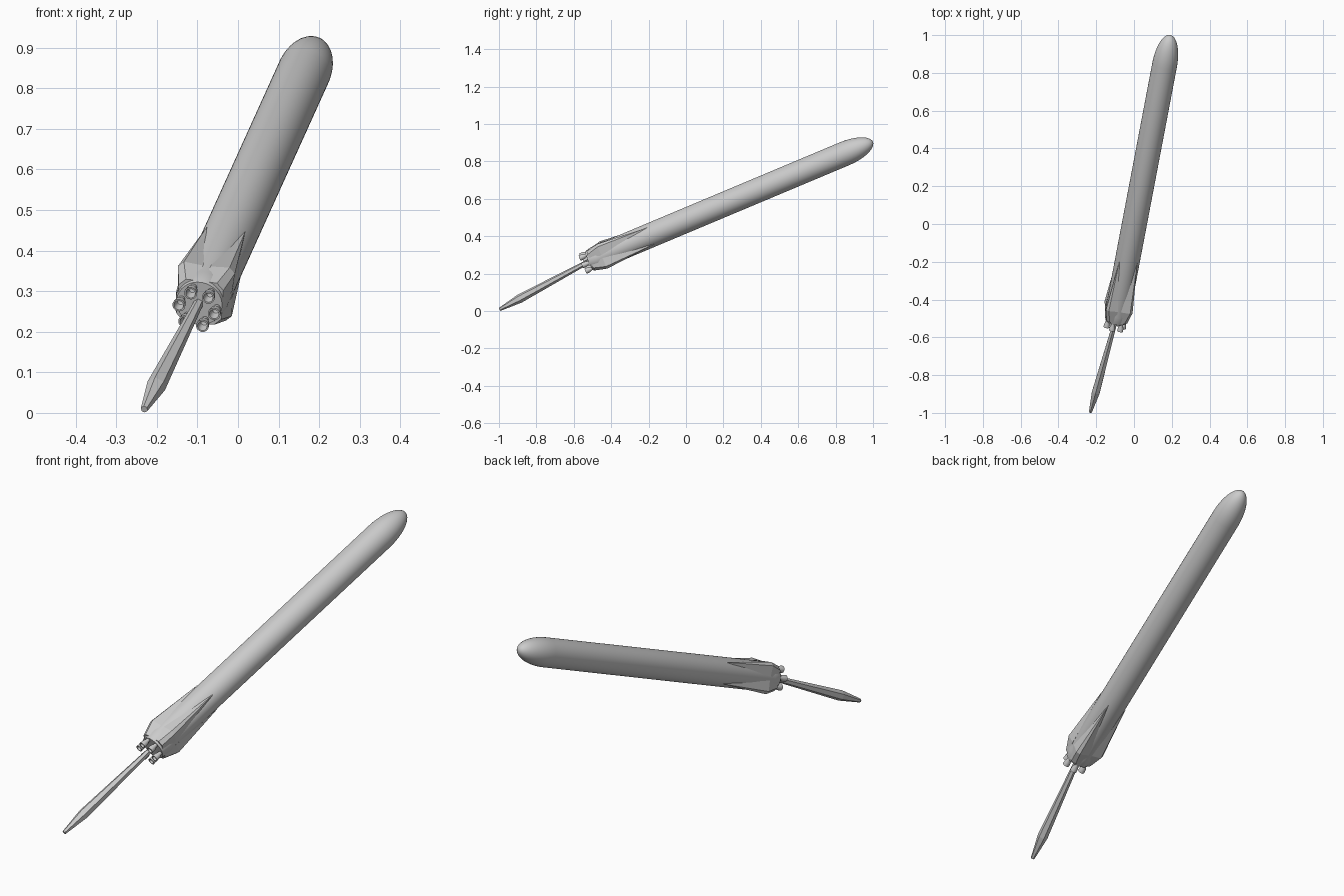
import bpy, bmesh, math
from mathutils import Vector, Matrix

if "Cube" in bpy.data.objects:
    bpy.data.objects.remove(bpy.data.objects["Cube"])

grey = bpy.data.materials.new("mid grey")
grey.diffuse_color = (0.6, 0.6, 0.6, 1)
grey.use_nodes = True
grey.node_tree.nodes["Principled BSDF"].inputs["Base Color"].default_value = grey.diffuse_color


def frame(origin, direction):
    """Local z runs along the direction, local x is as close to up as possible."""
    d = Vector(direction).normalized()
    u = (Vector((0, 0, 1)) - d * d.z).normalized()
    m = Matrix((u, d.cross(u), d)).transposed().to_4x4()
    m.translation = Vector(origin)
    return m


def finish(name, bm, matrix, smooth=True):
    bmesh.ops.recalc_face_normals(bm, faces=bm.faces)
    bm.transform(matrix)
    me = bpy.data.meshes.new(name)
    bm.to_mesh(me)
    bm.free()
    me.materials.append(grey)
    ob = bpy.data.objects.new(name, me)
    bpy.context.collection.objects.link(ob)
    if smooth:
        bpy.ops.object.select_all(action='DESELECT')
        ob.select_set(True)
        bpy.context.view_layer.objects.active = ob
        bpy.ops.object.shade_smooth_by_angle(angle=math.radians(30))
    return ob


def lathe(name, profile, sides, matrix, smooth=True):
    """Spin (radius, height) points about local z, closing ends with caps."""
    bm = bmesh.new()
    rings = []
    for r, z in profile:
        if r == 0:
            rings.append([bm.verts.new((0, 0, z))] * sides)
        else:
            rings.append([bm.verts.new((r * math.cos(2 * math.pi * i / sides),
                                        r * math.sin(2 * math.pi * i / sides), z))
                          for i in range(sides)])
    for a, b in zip(rings, rings[1:]):
        for i in range(sides):
            j = (i + 1) % sides
            bm.faces.new(list(dict.fromkeys((a[i], a[j], b[j], b[i]))))
    return finish(name, bm, matrix, smooth)


R = 0.066
rocket = frame((0.002, 0, 0.485), (0.19, 1, 0.42))

# Hull: flat tail plate, slight tail taper, tube and half-ellipsoid nose
hull = [(0, -0.565), (0.057, -0.565), (0.061, -0.55), (R, -0.52), (R, 0.93)]
for k in range(1, 13):
    a = k / 12 * math.pi / 2
    hull.append((R * math.cos(a) if k < 12 else 0, 0.93 + 0.17 * math.sin(a)))
lathe("hull", hull, 48, rocket)

# Four folded legs: tapered fairings with a narrow raised spine
for n in range(4):
    turn = rocket @ Matrix.Rotation(math.radians(-37 + 90 * n), 4, 'Z')
    bm = bmesh.new()
    tip = bm.verts.new((R + 0.002, 0, -0.2))
    rows = []
    for base_r, base_w, top_r, top_w, z in ((0.054, 0.042, 0.091, 0.010, -0.485),
                                            (0.046, 0.034, 0.067, 0.012, -0.555)):
        rows.append([bm.verts.new(p) for p in (
            (base_r, -base_w, z), (top_r, -top_w, z),
            (top_r, top_w, z), (base_r, base_w, z))])
    a, b = rows
    for i in range(4):
        j = (i + 1) % 4
        bm.faces.new((tip, a[i], a[j]))
        bm.faces.new((a[i], b[i], b[j], a[j]))
    bm.faces.new(b)
    finish("folded_leg", bm, turn, False)

# Ring of six open engine bells
bell = [(0, -0.575), (0.008, -0.58), (0.012, -0.605), (0.016, -0.605),
        (0.014, -0.585), (0.009, -0.572), (0.009, -0.56)]
for n in range(6):
    a = math.radians(-15 + 60 * n)
    spot = Matrix.Translation((0.045 * math.cos(a), 0.045 * math.sin(a), 0))
    lathe("engine_bell", bell, 20, rocket @ spot)

# Faceted exhaust plume, swung off the hull axis
start, end = Vector((-0.097, -0.51, 0.271)), Vector((-0.231, -0.996, 0.009))
length = (end - start).length
plume = [(0, 0), (0.012, 0), (0.024, 0.78 * length), (0.009, length), (0, length)]
lathe("exhaust_plume", plume, 6, frame(start, end - start), False)
